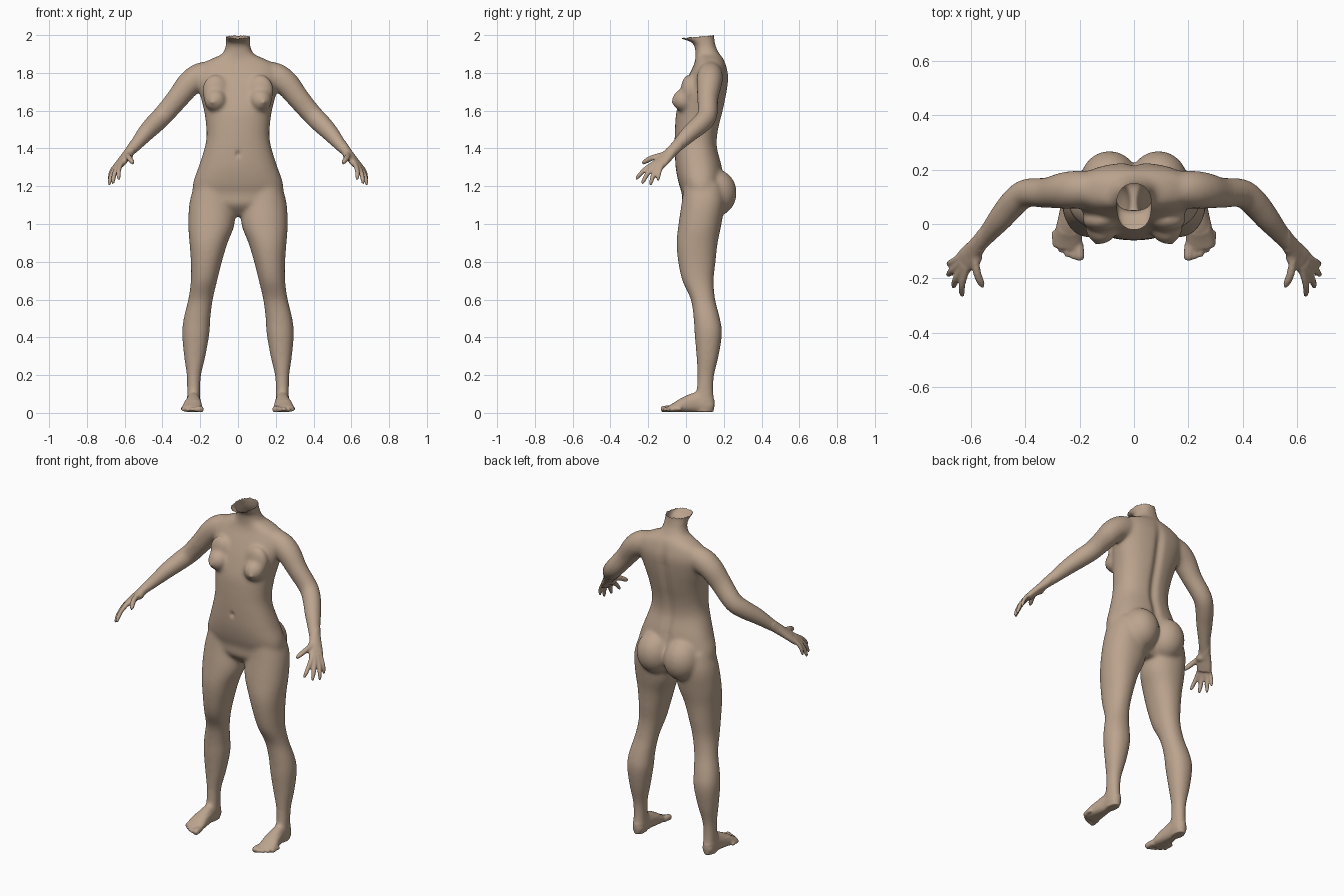
import bpy, bmesh, math, random
from mathutils import Vector, Matrix

if "Cube" in bpy.data.objects:
    bpy.data.objects.remove(bpy.data.objects["Cube"])

random.seed(3)
bm = bmesh.new()
SEG = 32


def spline(rows, steps=5):
    """Catmull-Rom interpolation of equal-length tuples."""
    out = []
    for i in range(len(rows) - 1):
        p0, p1, p2 = rows[max(i - 1, 0)], rows[i], rows[i + 1]
        p3 = rows[min(i + 2, len(rows) - 1)]
        for k in range(steps):
            t = k / steps
            out.append([0.5 * (2 * b + (c - a) * t + (2 * a - 5 * b + 4 * c - d) * t * t
                               + (3 * b - a - 3 * c + d) * t ** 3)
                        for a, b, c, d in zip(p0, p1, p2, p3)])
    return out + [list(rows[-1])]


def loft(rows, side=None, power=2.0, mirror=False):
    """Rows (x, y, z, half width, half depth); level rings unless side is given."""
    rows = spline(rows)
    for s in ((1, -1) if mirror else (1,)):
        rings = []
        for i, (x, y, z, a, b) in enumerate(rows):
            u, v = Vector((1, 0, 0)), Vector((0, 1, 0))
            if side:
                t = (Vector(rows[min(i + 1, len(rows) - 1)][:3])
                     - Vector(rows[max(i - 1, 0)][:3])).normalized()
                u = Vector(side)
                u = (u - t * u.dot(t)).normalized()
                v = t.cross(u)
            ring = []
            for k in range(SEG):
                c, n = math.cos(k * math.tau / SEG), math.sin(k * math.tau / SEG)
                p = Vector((x, y, z)) + u * a * math.copysign(abs(c) ** (2 / power), c) \
                    + v * b * math.copysign(abs(n) ** (2 / power), n)
                ring.append(bm.verts.new((p.x * s, p.y, p.z)))
            rings.append(ring)
        faces = [bm.faces.new((r[k], r[(k + 1) % SEG], q[(k + 1) % SEG], q[k]))
                 for r, q in zip(rings, rings[1:]) for k in range(SEG)]
        faces += [bm.faces.new(rings[0]), bm.faces.new(rings[-1])]
        bmesh.ops.recalc_face_normals(bm, faces=faces)


def blob(c, r):
    """Mirrored pair of ellipsoids."""
    for s in (1, -1):
        m = Matrix.Translation((c[0] * s, c[1], c[2])) @ Matrix.Diagonal((*r, 1))
        bmesh.ops.create_uvsphere(bm, u_segments=24, v_segments=16, radius=1, matrix=m)


# torso and neck: z, half width, front y, back y
torso = [(1.04, .07, .04, .15), (1.10, .19, -.015, .18), (1.16, .235, -.022, .19),
         (1.22, .238, -.04, .195), (1.30, .21, -.055, .192), (1.40, .178, -.06, .167),
         (1.46, .167, -.06, .167), (1.52, .169, -.058, .177), (1.60, .180, -.05, .197),
         (1.70, .205, -.02, .217), (1.78, .22, .012, .225), (1.84, .20, .04, .213),
         (1.875, .14, .05, .198), (1.90, .085, .05, .178), (1.94, .066, .045, .158),
         (1.965, .066, .025, .153), (1.985, .066, -.03, .15), (2.04, .066, -.05, .15)]
loft([(0, (f + b) / 2, z, w, (b - f) / 2) for z, w, f, b in torso], power=2.3)

# legs: z, inner x, outer x, front y, back y
leg = [(1.22, .05, .225, -.01, .19), (1.12, .022, .256, -.022, .205), (1.0, .018, .264, -.04, .188),
       (.9, .055, .257, -.05, .168), (.8, .085, .25, -.042, .157), (.7, .11, .25, -.02, .147),
       (.6, .133, .264, .025, .155), (.5, .146, .288, .04, .18), (.42, .151, .296, .045, .191),
       (.3, .172, .286, .055, .173), (.2, .195, .272, .06, .15), (.12, .2, .27, .055, .145),
       (.05, .2, .27, .045, .152), (.005, .207, .265, .05, .145)]
loft([((i + o) / 2, (f + b) / 2, z, (o - i) / 2, (b - f) / 2) for z, i, o, f, b in leg],
     power=2.15, mirror=True)

# buttocks, breasts, nipples
blob((.09, .157, 1.165), (.108, .112, .125))
blob((.12, -.012, 1.655), (.06, .062, .06))
blob((.12, .012, 1.705), (.07, .04, .085))
blob((.137, -.07, 1.645), (.012, .014, .012))

# arms
loft([(.10, .13, 1.80, .05, .06), (.19, .128, 1.785, .068, .072), (.255, .123, 1.745, .068, .068),
      (.32, .115, 1.665, .056, .06), (.395, .113, 1.577, .053, .055), (.44, .08, 1.532, .052, .053),
      (.49, .02, 1.48, .047, .046), (.54, -.04, 1.42, .036, .035), (.575, -.08, 1.38, .034, .027),
      (.60, -.11, 1.35, .04, .022)], side=(.4, .8, -.1), mirror=True)

# palms
across = (.03, .055, -.005)
loft([(.565, -.065, 1.395, .03, .025), (.592, -.10, 1.36, .036, .022), (.615, -.13, 1.33, .042, .02),
      (.632, -.152, 1.305, .04, .016)], side=across, power=2.4, mirror=True)

# fingers and thumb: base, tip, radius
digits = [((.615, -.175, 1.315), (.63, -.265, 1.235), .0125),
          ((.629, -.165, 1.308), (.662, -.232, 1.213), .013),
          ((.640, -.147, 1.305), (.682, -.188, 1.205), .0125),
          ((.645, -.125, 1.308), (.682, -.148, 1.228), .0115),
          ((.580, -.130, 1.36), (.553, -.23, 1.32), .015)]
for base, tip, r in digits:
    a, b = Vector(base), Vector(tip)
    bend = Vector((.008, -.004, .008))
    rows = [(a - (b - a) * .2, r), (a.lerp(b, .4) + bend, r), (a.lerp(b, .8) + bend * .6, r * .9),
            (b, r * .55)]
    loft([(*p, q, q) for p, q in rows], side=across, mirror=True)
blob((.578, -.118, 1.358), (.022, .03, .024))

# feet
loft([(.235, .145, .035, .022, .025), (.235, .12, .04, .034, .038), (.235, .06, .055, .036, .054),
      (.238, 0, .045, .045, .044), (.242, -.05, .03, .053, .029), (.246, -.09, .02, .05, .017)],
     side=(1, 0, 0), power=2.3, mirror=True)

# toes
for i in range(5):
    x, y = .2 + .0225 * i, -.132 + .003 * i * i
    r = .018 if i == 0 else .0125 - .0005 * i
    loft([(x + .004, y + .06, .022, r, r), (x, y + .025, .021, r, r), (x, y + .008, .017, r, r),
          (x, y, .014, r * .6, r * .6)], side=(1, 0, 0), mirror=True)

# fuse all parts into one skin
mesh = bpy.data.meshes.new("body")
bm.to_mesh(mesh)
bm.free()
body = bpy.data.objects.new("headless_body", mesh)
bpy.context.collection.objects.link(body)
mod = body.modifiers.new("fuse", 'REMESH')
mod.mode = 'VOXEL'
mod.voxel_size = .006
deps = bpy.context.evaluated_depsgraph_get()
skin = bpy.data.meshes.new_from_object(body.evaluated_get(deps))
body.modifiers.clear()
body.data = skin

bm = bmesh.new()
bm.from_mesh(skin)
# soften joints strongly, digits lightly
large = [v for v in bm.verts if abs(v.co.x) < .57 and v.co.z > .07
         and not (v.co.y < -.1 and abs(v.co.x) > .4)]
for n, verts in ((3, bm.verts[:]), (25, large)):
    for _ in range(n):
        bmesh.ops.smooth_vert(bm, verts=verts, factor=.5, use_axis_x=True,
                              use_axis_y=True, use_axis_z=True)
# spine groove, navel and flat soles
for v in bm.verts:
    x, y, z = v.co
    if y > .1 and 1.2 < z < 1.88:
        fade = min(1, (z - 1.2) / .1, (1.88 - z) / .15)
        v.co.y -= .014 * fade * math.exp(-(x / .025) ** 2)
    if y < 0 and abs(x) < .06:
        v.co.y += .01 * math.exp(-((x / .012) ** 2 + ((z - 1.37) / .016) ** 2))
    v.co.z = max(v.co.z, .005)
# open, ragged neck
bmesh.ops.bisect_plane(bm, geom=bm.verts[:] + bm.edges[:] + bm.faces[:],
                       plane_co=(0, .15, 1.996), plane_no=(0, -.08, 1), clear_outer=True)
for v in bm.verts:
    if v.is_boundary:
        v.co.z = min(2, v.co.z + random.uniform(-.004, .005))
for f in bm.faces:
    f.smooth = True
bm.to_mesh(skin)
bm.free()

mat = bpy.data.materials.new("skin")
mat.diffuse_color = (.5, .37, .27, 1)
mat.use_nodes = True
mat.node_tree.nodes["Principled BSDF"].inputs["Base Color"].default_value = mat.diffuse_color
skin.materials.clear()
skin.materials.append(mat)
